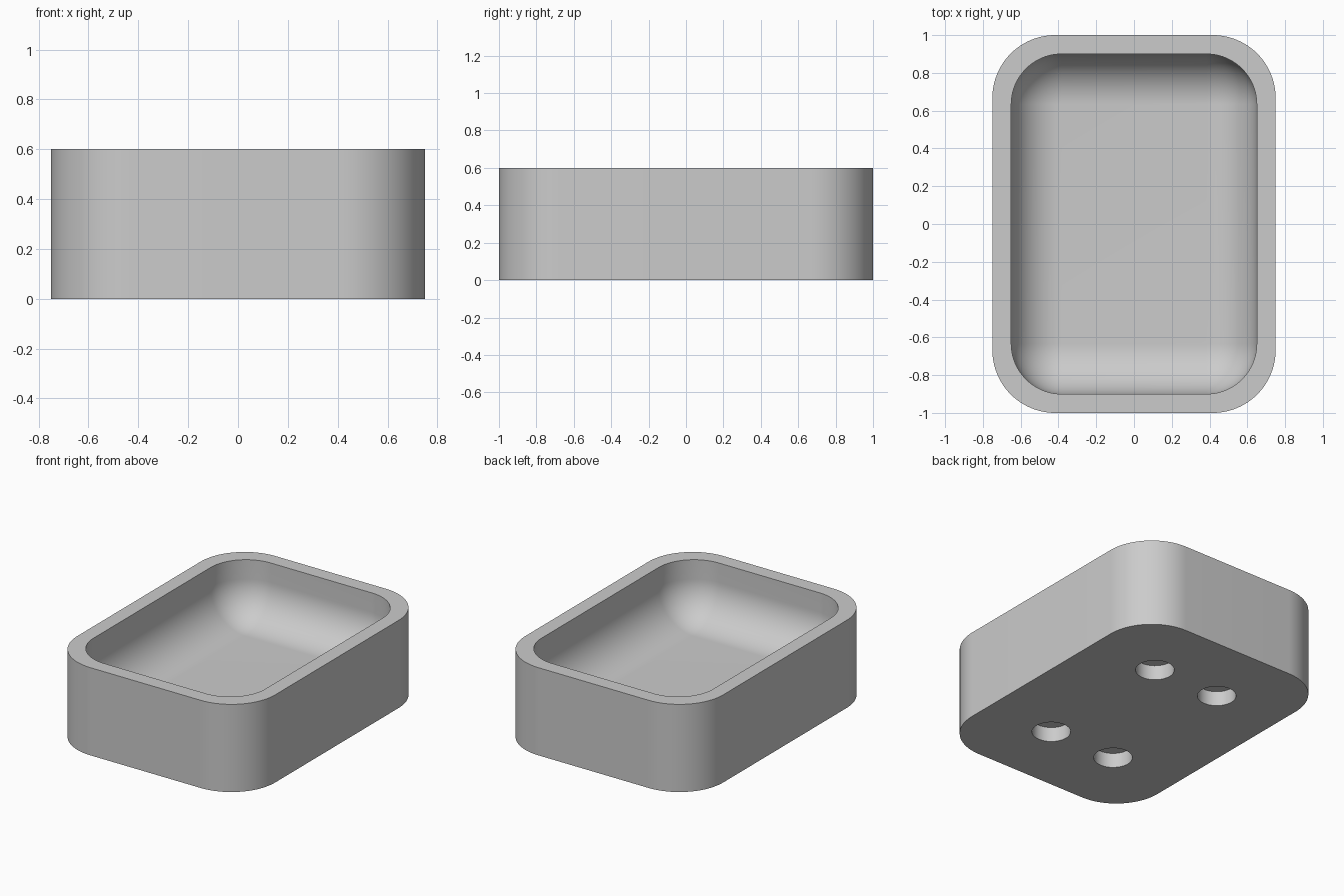
import bpy, bmesh
from math import sin, cos, pi, radians

if "Cube" in bpy.data.objects:
    bpy.data.objects.remove(bpy.data.objects["Cube"], do_unlink=True)

OUTER = (0.75, 1.0, 0.333)    # half width, half length, corner radius
INNER = (0.65, 0.9, 0.267)
HEIGHT, FLOOR = 0.6, 0.2
STEPS = 24                    # segments per quarter arc

# Plain grey material
grey = bpy.data.materials.new("plain_grey")
grey.use_nodes = True
colour = (0.6, 0.6, 0.6, 1)
grey.diffuse_color = colour
grey.node_tree.nodes["Principled BSDF"].inputs["Base Color"].default_value = colour


def ring(bm, outline, inset, z):
    """Rounded rectangle of vertices, inset towards its corner centres."""
    half_x, half_y, radius = outline
    verts = []
    for quarter, (sx, sy) in enumerate([(1, 1), (-1, 1), (-1, -1), (1, -1)]):
        for i in range(STEPS + 1):
            a = (quarter + i / STEPS) * pi / 2
            verts.append(bm.verts.new((sx * (half_x - radius) + (radius - inset) * cos(a),
                                       sy * (half_y - radius) + (radius - inset) * sin(a), z)))
    return verts


# Tray body: outer wall, flat rim, inner wall and rounded basin
bm = bmesh.new()
rings = [ring(bm, OUTER, 0, 0), ring(bm, OUTER, 0, HEIGHT), ring(bm, INNER, 0, HEIGHT)]
fillet = INNER[2]
for i in range(STEPS + 1):
    a = i / STEPS * pi / 2
    rings.append(ring(bm, INNER, fillet * (1 - cos(a)), FLOOR + fillet * (1 - sin(a))))
for low, high in zip(rings, rings[1:]):
    for i in range(len(low)):
        j = (i + 1) % len(low)
        bm.faces.new((low[i], low[j], high[j], high[i]))
bm.faces.new(rings[0])
bm.faces.new(rings[-1])
bmesh.ops.remove_doubles(bm, verts=bm.verts, dist=1e-4)
bmesh.ops.recalc_face_normals(bm, faces=bm.faces)
mesh = bpy.data.meshes.new("tray")
bm.to_mesh(mesh)
bm.free()
mesh.materials.append(grey)
tray = bpy.data.objects.new("tray", mesh)
bpy.context.collection.objects.link(tray)

# Four blind round sockets in the underside
for x in (-0.25, 0.25):
    for y in (-0.5, 0.5):
        bpy.ops.mesh.primitive_cylinder_add(vertices=48, radius=0.12, depth=0.2,
                                            location=(x, y, 0))
        cutter = bpy.context.object
        cutter.name = "socket_cutter"
        cutter.hide_render = True
        cutter.data.materials.append(grey)
        cut = tray.modifiers.new("socket", "BOOLEAN")
        cut.operation = "DIFFERENCE"
        cut.solver = "EXACT"
        cut.object = cutter
        bpy.context.view_layer.objects.active = tray
        bpy.ops.object.modifier_apply(modifier=cut.name)
        bpy.data.objects.remove(cutter, do_unlink=True)

# Smooth curves, crisp rim and base edges
bpy.ops.object.select_all(action="DESELECT")
tray.select_set(True)
bpy.context.view_layer.objects.active = tray
bpy.ops.object.shade_smooth_by_angle(angle=radians(30))
